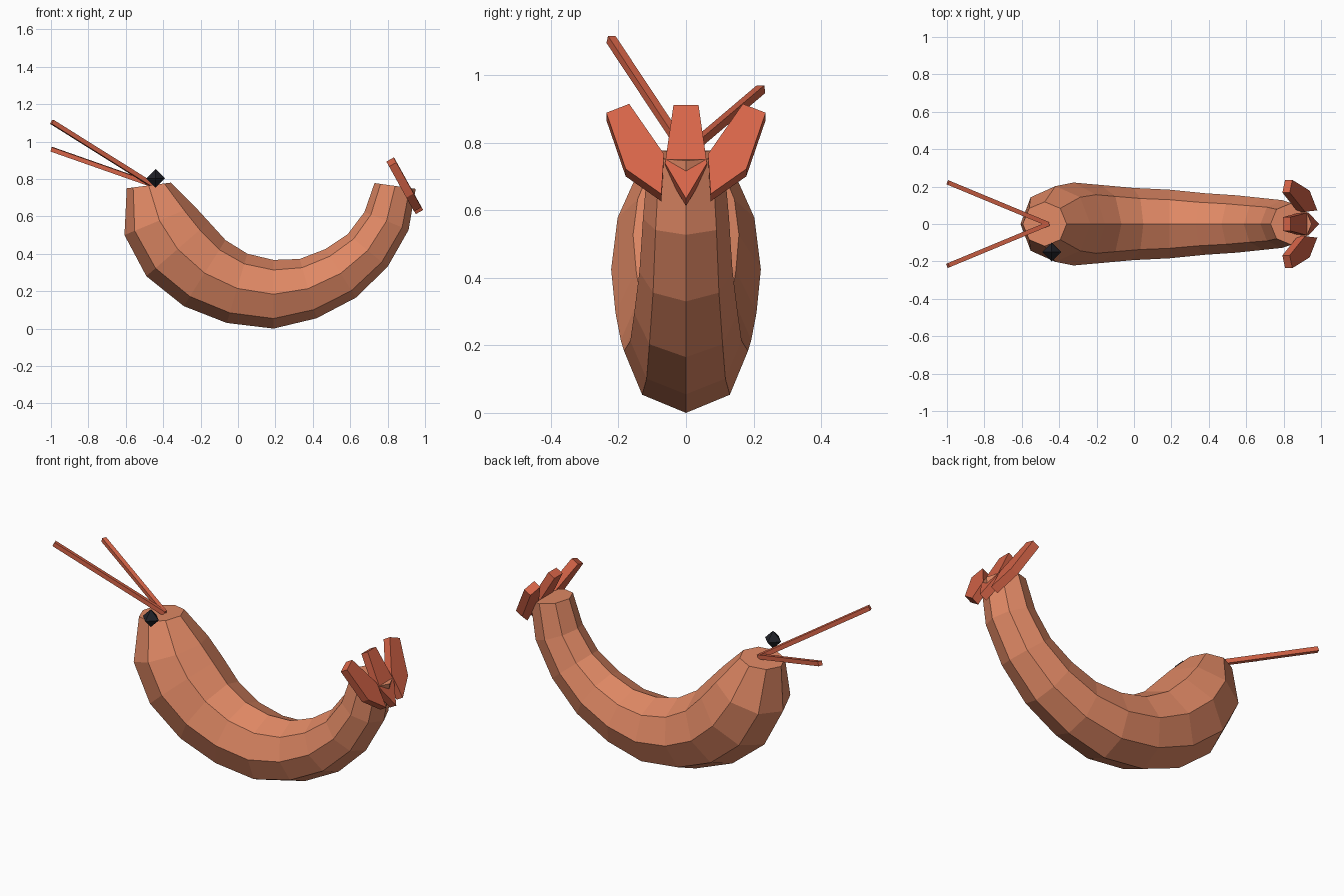
import bpy, bmesh, math
from mathutils import Vector

if "Cube" in bpy.data.objects:
    bpy.data.objects.remove(bpy.data.objects["Cube"])


def material(name, rgb):
    m = bpy.data.materials.new(name)
    m.diffuse_color = (*rgb, 1)
    m.use_nodes = True
    m.node_tree.nodes["Principled BSDF"].inputs["Base Color"].default_value = m.diffuse_color
    return m


SHELL = material("shell", (0.75, 0.25, 0.13))
FIN = material("fin", (0.68, 0.13, 0.065))
DARK = material("dark", (0.015, 0.016, 0.022))


def finish(name, bm, mat):
    bmesh.ops.recalc_face_normals(bm, faces=bm.faces)
    me = bpy.data.meshes.new(name)
    bm.to_mesh(me)
    bm.free()
    me.materials.append(mat)
    ob = bpy.data.objects.new(name, me)
    bpy.context.collection.objects.link(ob)
    return ob


def loft(name, rings, mat):
    bm = bmesh.new()
    vs = [[bm.verts.new(p) for p in r] for r in rings]
    n = len(vs[0])
    for a, b in zip(vs, vs[1:]):
        for i in range(n):
            j = (i + 1) % n
            bm.faces.new((a[i], a[j], b[j], b[i]))
    bm.faces.new(vs[0])
    bm.faces.new(vs[-1])
    return finish(name, bm, mat)


# Curled body: each section given by outer and inner (x, z) points
sections = [
    (-0.595, 0.75, -0.36, 0.78), (-0.607, 0.50, -0.233, 0.655),
    (-0.49, 0.28, -0.155, 0.57), (-0.29, 0.12, -0.067, 0.473),
    (-0.06, 0.03, 0.05, 0.40), (0.19, 0.0, 0.19, 0.367),
    (0.42, 0.055, 0.33, 0.372), (0.63, 0.165, 0.468, 0.425),
    (0.80, 0.33, 0.587, 0.505), (0.912, 0.527, 0.676, 0.623),
    (0.95, 0.747, 0.73, 0.778)]
rings = []
for ox, oz, ix, iz in sections:
    c = Vector(((ox + ix) / 2, 0, (oz + iz) / 2))
    out = Vector((ox, 0, oz)) - c
    side = Vector((0, out.length, 0))
    rings.append([c + out * math.cos(k * math.pi / 4) + side * math.sin(k * math.pi / 4)
                  for k in range(8)])
loft("body", rings, SHELL)

# Antennae: thin square rods
for name, tip in (("antenna_front", (-0.995, -0.222, 1.105)),
                  ("antenna_back", (-0.995, 0.222, 0.958))):
    a, b = Vector((-0.46, 0, 0.77)), Vector(tip)
    d = (b - a).normalized()
    s = d.cross(Vector((0, 0, 1))).normalized() * 0.012
    t = s.cross(d).normalized() * 0.012
    loft(name, [[p + s + t, p + s - t, p - s - t, p - s + t] for p in (a, b)], FIN)

# Tail fan: three leaf-shaped slabs spread in one tilted plane
up = Vector((-0.485, 0, 0.875))
across = Vector((0, 1, 0))
thick = Vector((-0.039, 0, -0.022))
leaf = [(0, 0), (0.12, 0.062), (0.317, 0.037), (0.317, -0.037), (0.12, -0.062)]
for name, s in (("tail_fin_front", -1), ("tail_fin_middle", 0), ("tail_fin_back", 1)):
    ang = math.radians(24) * s
    tip = Vector((0.99 - 0.01 * abs(s), 0.073 * s, 0.634 + 0.014 * abs(s)))
    u = up * math.cos(ang) + across * math.sin(ang)
    w = across * math.cos(ang) - up * math.sin(ang)
    face = [tip + u * a + w * b for a, b in leaf]
    loft(name, [face, [p + thick for p in face]], FIN)

# Eye: small faceted bead
bm = bmesh.new()
bmesh.ops.create_uvsphere(bm, u_segments=4, v_segments=2, radius=0.05)
eye = finish("eye", bm, DARK)
eye.location = (-0.44, -0.15, 0.803)
